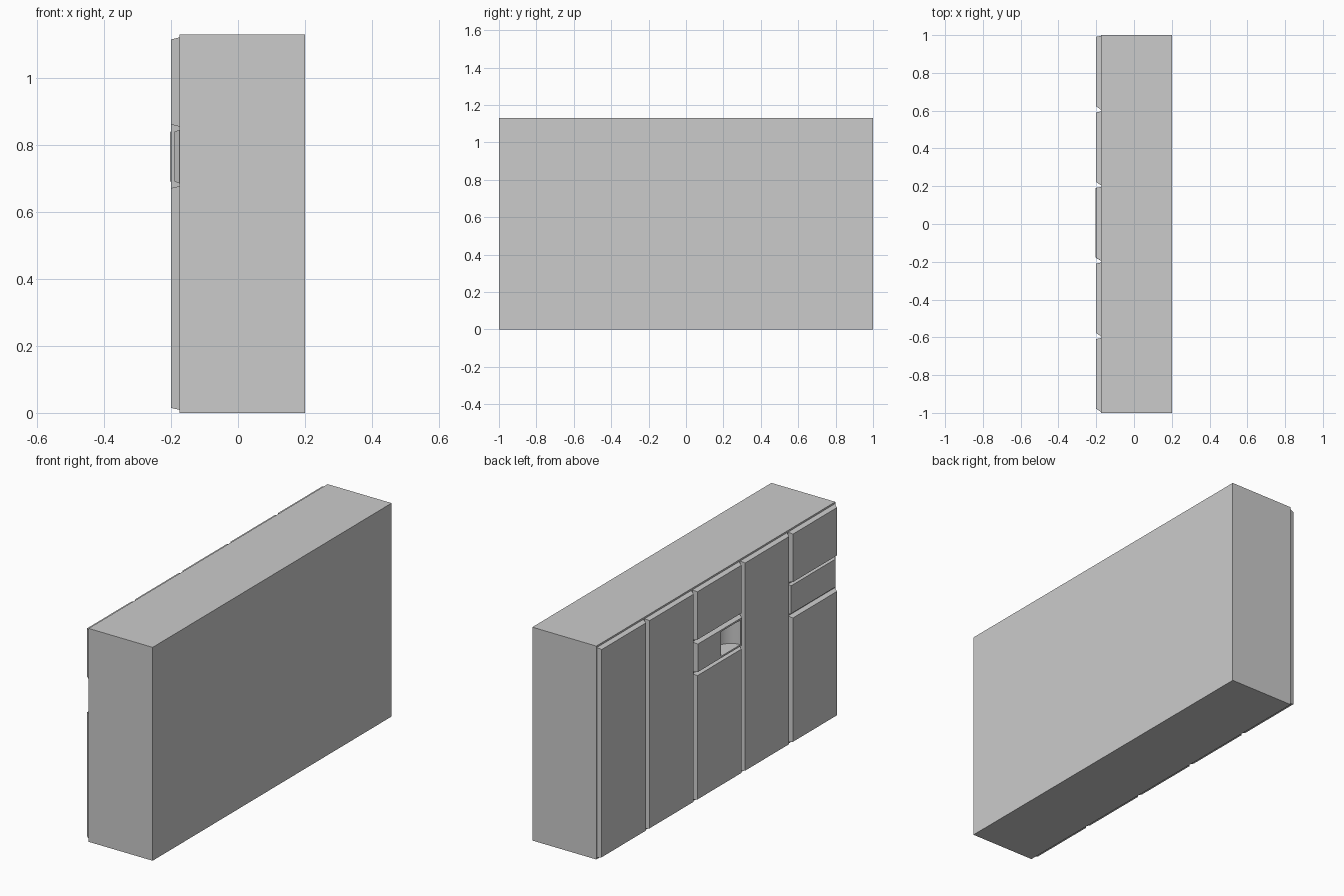
import bpy, bmesh
from mathutils import Matrix

if "Cube" in bpy.data.objects:
    bpy.data.objects.remove(bpy.data.objects["Cube"])

BACK = -0.175    # plane where the fronts meet the carcass
H = 1.13


def finish(bm, name):
    bmesh.ops.recalc_face_normals(bm, faces=bm.faces)
    me = bpy.data.meshes.new(name)
    bm.to_mesh(me)
    bm.free()
    ob = bpy.data.objects.new(name, me)
    bpy.context.collection.objects.link(ob)
    return ob


def tapered(name, x0, x1, base, face):
    """Block from plane x0 (rect base) to plane x1 (rect face); rect = y0, y1, z0, z1."""
    bm = bmesh.new()
    rings = []
    for x, (y0, y1, z0, z1) in ((x0, base), (x1, face)):
        rings.append([bm.verts.new((x, y, z))
                      for y, z in ((y0, z0), (y1, z0), (y1, z1), (y0, z1))])
    a, b = rings
    bm.faces.new(a)
    bm.faces.new(b)
    for i in range(4):
        j = (i + 1) % 4
        bm.faces.new((a[i], a[j], b[j], b[i]))
    return finish(bm, name)


def front(name, y0, y1, z0, z1, x=-0.2):
    """Door or drawer front with slanted edges."""
    return tapered(name, BACK, x,
                   (y0 + 0.005, y1 - 0.004, z0 + 0.005, z1 - 0.005),
                   (y0 + 0.022, y1 - 0.009, z0 + 0.011, z1 - 0.011))


# Carcass
side = (-1, 1, 0, H)
carcass = tapered("carcass", 0.2, BACK, side, side)

# Full-height doors
for i, y in enumerate((0.6, 0.2, -0.6)):
    front(f"tall_door_{i + 1}", y, y + 0.4, 0.004, H - 0.004)

# Columns split into lower door, middle drawer and upper door
for label, y, x in (("centre", -0.2, -0.203), ("end", -1.0, -0.19)):
    front(f"{label}_lower_door", y, y + 0.4, 0.004, 0.682)
    middle = front(f"{label}_middle_drawer", y, y + 0.4, 0.68, 0.85, x)
    front(f"{label}_upper_door", y, y + 0.4, 0.85, H - 0.004)
    if label == "centre":
        niche_front = middle

# Rounded niche scooped out of the centre drawer and the carcass behind it
bm = bmesh.new()
bmesh.ops.create_cone(bm, cap_ends=True, segments=32, radius1=0.08, radius2=0.08, depth=0.13,
                      matrix=Matrix.Translation((-0.203, -0.085, 0.765)))
for f in bm.faces:
    f.smooth = abs(f.normal.z) < 0.5
cutter = finish(bm, "niche_cutter")
cutter.hide_render = True
cutter.display_type = 'WIRE'
for ob in (carcass, niche_front):
    mod = ob.modifiers.new("niche", 'BOOLEAN')
    mod.operation = 'DIFFERENCE'
    mod.solver = 'EXACT'
    mod.object = cutter
